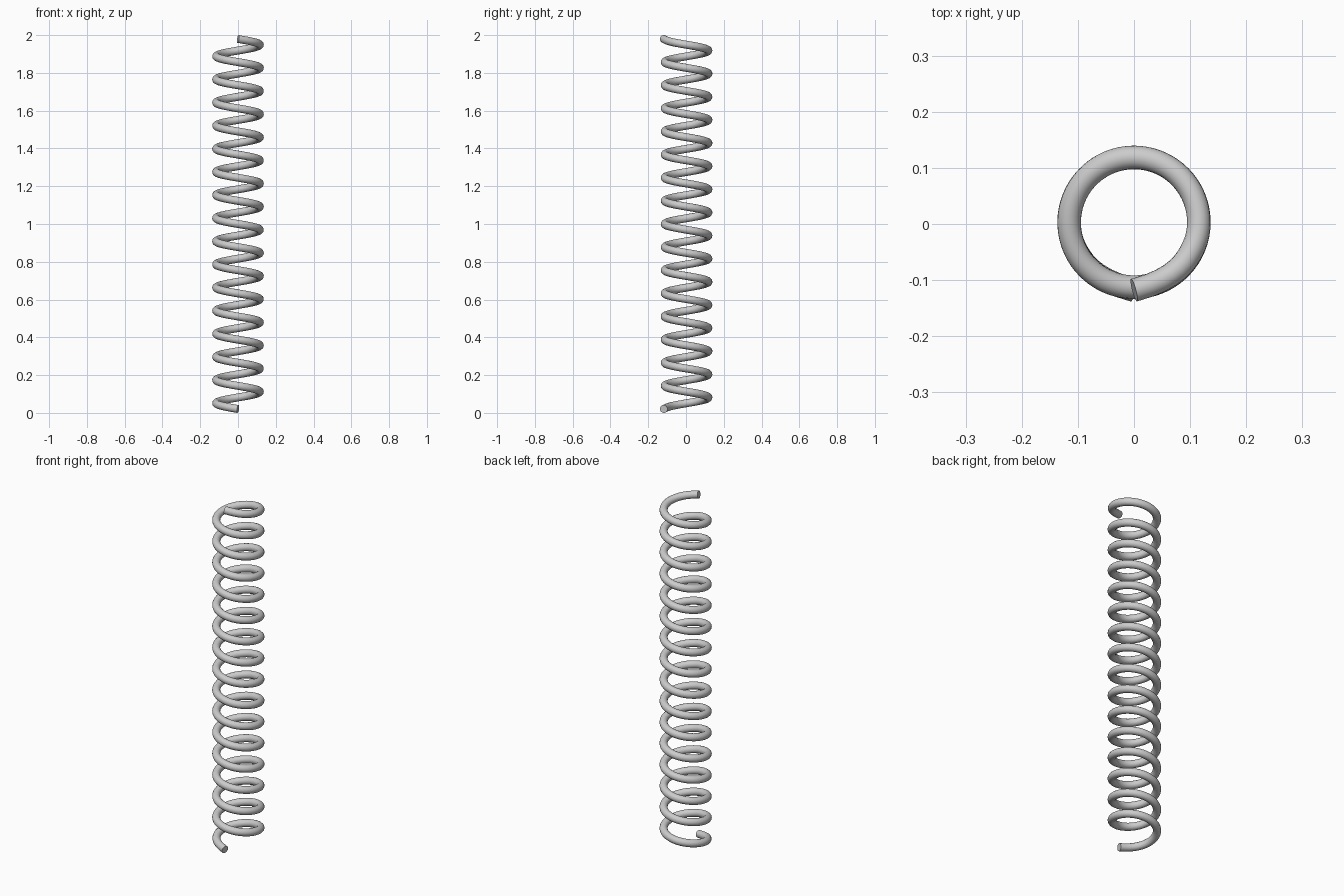
import bpy
from math import sin, cos, pi

if "Cube" in bpy.data.objects:
    bpy.data.objects.remove(bpy.data.objects["Cube"])

TURNS, STEPS = 16, 12       # coils and control points per coil
RING, WIRE = 0.121, 0.021   # control radius and wire radius
Z0, Z1 = 0.0205, 1.9795     # centreline heights of the two ends
Y_OFF = 0.003

# Wire path: helix starting at the front, winding towards -x as it rises
n = TURNS * STEPS
curve = bpy.data.curves.new("coil_spring", 'CURVE')
curve.dimensions = '3D'
path = curve.splines.new('NURBS')
path.points.add(n)
for i, p in enumerate(path.points):
    a = -pi / 2 - 2 * pi * i / STEPS
    p.co = (RING * cos(a), Y_OFF + RING * sin(a), Z0 + (Z1 - Z0) * i / n, 1)
path.order_u = 4
path.use_endpoint_u = True
path.resolution_u = 6
path.use_smooth = True

# Round wire section with closed ends
curve.bevel_depth = WIRE
curve.bevel_resolution = 6
curve.use_fill_caps = True

spring = bpy.data.objects.new("coil_spring", curve)
bpy.context.collection.objects.link(spring)
bpy.context.view_layer.objects.active = spring
spring.select_set(True)
bpy.ops.object.convert(target='MESH')
bpy.ops.object.shade_smooth_by_angle()
